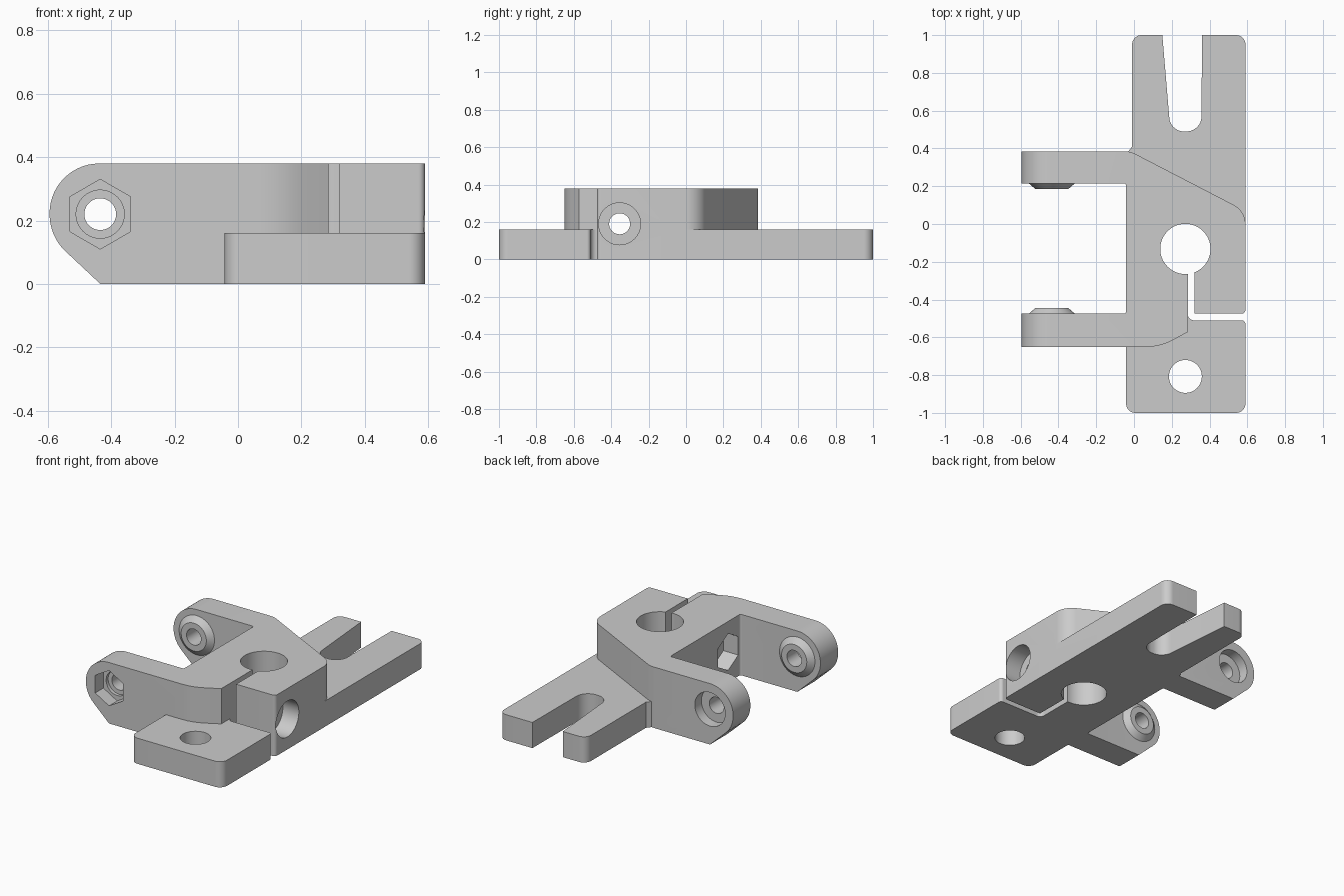
import bpy, bmesh, math
from mathutils import Vector, Matrix

if "Cube" in bpy.data.objects:
    bpy.data.objects.remove(bpy.data.objects["Cube"])

grey = bpy.data.materials.new("light grey")
grey.diffuse_color = (0.6, 0.6, 0.6, 1)
grey.use_nodes = True
grey.node_tree.nodes["Principled BSDF"].inputs["Base Color"].default_value = grey.diffuse_color


def finish(bm, name):
    bmesh.ops.recalc_face_normals(bm, faces=bm.faces)
    me = bpy.data.meshes.new(name)
    bm.to_mesh(me)
    bm.free()
    me.materials.append(grey)
    ob = bpy.data.objects.new(name, me)
    bpy.context.collection.objects.link(ob)
    return ob


def rounded(corners):
    """Outline from (x, y[, radius]) corners, with arcs where a radius is given."""
    pts = []
    for i, c in enumerate(corners):
        p = Vector(c[:2])
        if len(c) < 3:
            pts.append(p)
            continue
        a = (Vector(corners[i - 1][:2]) - p).normalized()
        b = (Vector(corners[(i + 1) % len(corners)][:2]) - p).normalized()
        half = a.angle(b) / 2
        centre = p + (a + b).normalized() * c[2] / math.sin(half)
        s = p + a * c[2] / math.tan(half) - centre
        e = p + b * c[2] / math.tan(half) - centre
        sweep = math.atan2(s.x * e.y - s.y * e.x, s.dot(e))
        n = max(4, int(abs(sweep) / math.radians(6)))
        for k in range(n + 1):
            t = sweep * k / n
            pts.append(centre + Vector((s.x * math.cos(t) - s.y * math.sin(t),
                                        s.x * math.sin(t) + s.y * math.cos(t))))
    return pts


def prism(name, corners, lo, hi, axis="z"):
    bm = bmesh.new()
    place = (lambda p, h: (p.x, p.y, h)) if axis == "z" else (lambda p, h: (p.x, h, p.y))
    pts = rounded(corners)
    low = [bm.verts.new(place(p, lo)) for p in pts]
    top = [bm.verts.new(place(p, hi)) for p in pts]
    bm.faces.new(low)
    bm.faces.new(top)
    for i in range(len(pts)):
        j = (i + 1) % len(pts)
        bm.faces.new((low[i], low[j], top[j], top[i]))
    return finish(bm, name)


def rod(name, start, end, r1, r2=None, sides=64):
    """Cylinder, cone or hexagon (corner up) between two points."""
    a, b = Vector(start), Vector(end)
    d = b - a
    m = Matrix.Translation((a + b) / 2) @ d.to_track_quat('Z', 'Y').to_matrix().to_4x4()
    bm = bmesh.new()
    bmesh.ops.create_cone(bm, cap_ends=True, segments=sides, radius1=r1,
                          radius2=r1 if r2 is None else r2, depth=d.length, matrix=m)
    if sides == 6:
        c, n = (a + b) / 2, d.normalized()
        v = max(bm.verts, key=lambda q: q.co.z).co - c
        v -= n * v.dot(n)
        turn = v.rotation_difference(Vector((0, 0, 1))).to_matrix()
        bmesh.ops.rotate(bm, cent=c, matrix=turn, verts=bm.verts)
    return finish(bm, name)


def combine(target, tool, op):
    mod = target.modifiers.new(op, 'BOOLEAN')
    mod.operation, mod.solver, mod.object = op, 'EXACT', tool
    bpy.context.view_layer.objects.active = target
    bpy.ops.object.modifier_apply(modifier=mod.name)
    bpy.data.objects.remove(tool)


# Clamp body with two arms, seen from above
body = prism("clamp_bracket", [
    (-0.8, 0.385), (-0.02, 0.385, 0.12), (0.59, 0.069, 0.115), (0.59, -0.475, 0.02),
    (0.32, -0.475), (0.32, -0.2), (0.285, -0.2), (0.285, -0.572), (0.14, -0.65, 0.28),
    (-0.8, -0.65), (-0.8, -0.475), (-0.042, -0.475, 0.012), (-0.042, 0.215, 0.012),
    (-0.8, 0.215)], -0.1, 0.5)

# Side profile that rounds the arm ends
AX, AZ = -0.435, 0.22
profile = prism("arm_profile", [
    (1, 0), (-0.435, 0), (-0.595, 0.15, 0.16), (-0.595, 0.38, 0.157), (1, 0.38)],
    -2, 2, "y")
combine(body, profile, 'INTERSECT')

# Rear plate with open tapered slot
rear = prism("rear_plate", [
    (-0.01, 1, 0.05), (0.15, 1), (0.193, 0.49, 0.078), (0.357, 0.49, 0.08), (0.36, 1),
    (0.59, 1, 0.05), (0.59, -0.05), (0.5, -0.05), (0.0, 0.25), (-0.03, 0.25),
    (-0.03, 0.385), (-0.01, 0.41)], 0, 0.16)
combine(body, rear, 'UNION')

# Front plate beyond the slit
front = prism("front_plate", [
    (-0.042, -1, 0.05), (0.59, -1, 0.05), (0.59, -0.51, 0.02), (0.285, -0.51, 0.033),
    (0.285, -0.476), (0.2, -0.5), (0, -0.52), (-0.042, -0.6)], 0, 0.16)
combine(body, front, 'UNION')

# Tapered bosses on the inner arm faces
for y0, y1 in ((0.225, 0.185), (-0.485, -0.445)):
    boss = rod("boss", (AX, y0, AZ), (AX, y1, AZ), 0.134, 0.087)
    combine(body, boss, 'UNION')

# Holes, counterbores and nut pockets
cuts = [
    rod("shaft_hole", (0.272, -0.132, -1), (0.272, -0.132, 1), 0.133),
    rod("mount_hole", (0.272, -0.807, -1), (0.272, -0.807, 1), 0.087),
    rod("pivot_hole", (AX, -1, AZ), (AX, 1, AZ), 0.05),
    rod("pivot_counterbore", (AX, 0.32, AZ), (AX, 0.6, AZ), 0.105),
    rod("pivot_nut_pocket", (AX, -0.8, AZ), (AX, -0.57, AZ), 0.11, sides=6),
    rod("pivot_nut_step", (AX, -0.75, AZ), (AX, -0.55, AZ), 0.076),
    rod("clamp_hole", (-0.3, -0.355, 0.19), (0.9, -0.355, 0.19), 0.056),
    rod("clamp_counterbore", (0.48, -0.355, 0.19), (0.9, -0.355, 0.19), 0.112),
    rod("clamp_nut_pocket", (-0.3, -0.355, 0.19), (0.06, -0.355, 0.19), 0.115, sides=6),
]
for cutter in cuts:
    combine(body, cutter, 'DIFFERENCE')

bpy.ops.object.select_all(action='DESELECT')
body.select_set(True)
bpy.context.view_layer.objects.active = body
bpy.ops.object.shade_smooth_by_angle(angle=math.radians(25))
